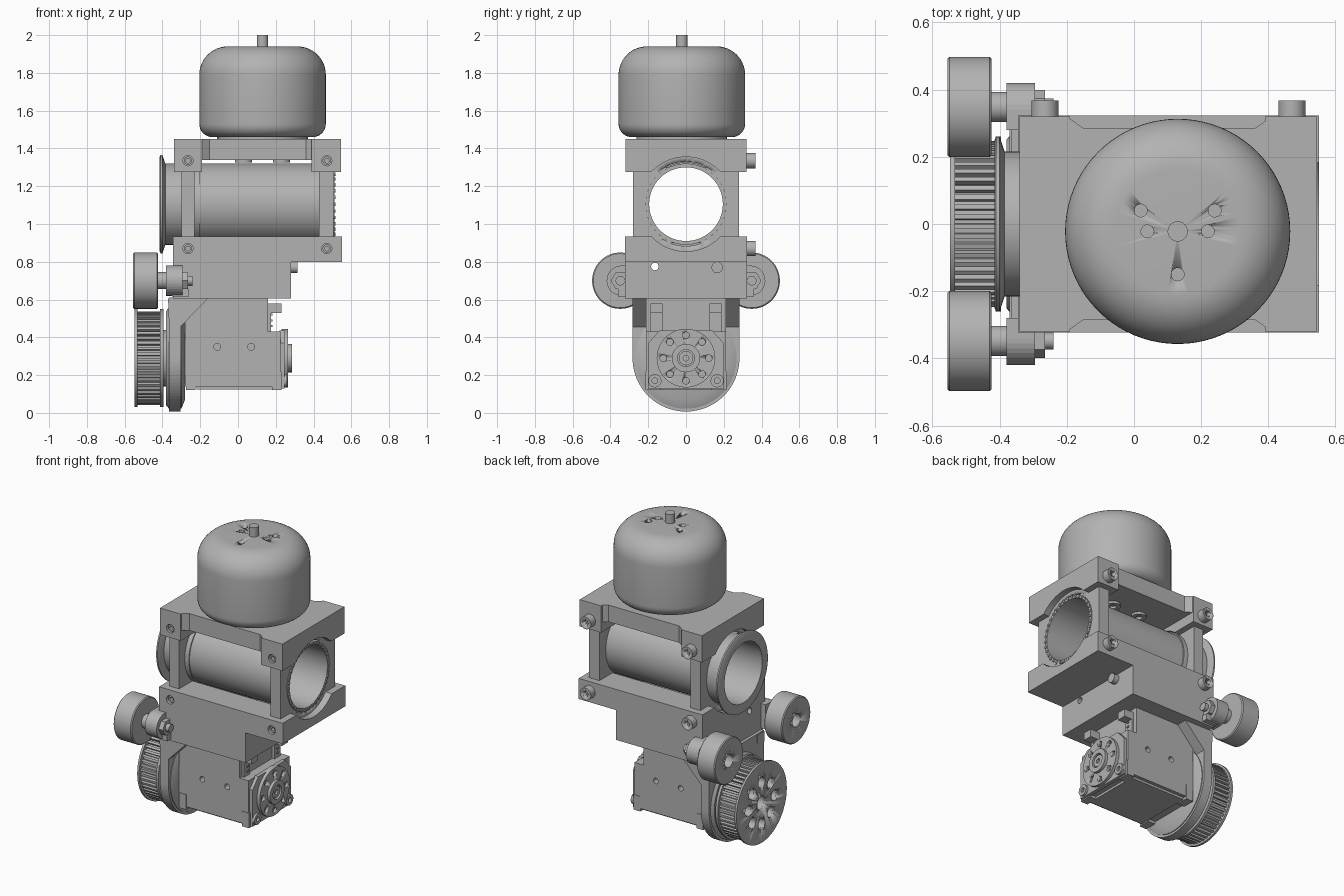
import bpy, bmesh, math
from mathutils import Matrix, Vector

if "Cube" in bpy.data.objects:
    bpy.data.objects.remove(bpy.data.objects["Cube"], do_unlink=True)

grey = bpy.data.materials.new("machined grey")
grey.use_nodes = True
GREY = (0.45, 0.45, 0.45, 1)
grey.diffuse_color = GREY
grey.node_tree.nodes["Principled BSDF"].inputs["Base Color"].default_value = GREY

# Local z axis mapped to each world axis
AXES = {
    "X": Matrix(((0, 0, 1), (1, 0, 0), (0, 1, 0))),
    "Y": Matrix(((1, 0, 0), (0, 0, 1), (0, 1, 0))),
    "Z": Matrix.Identity(3),
}


def finish(name, bm, smooth=False):
    bmesh.ops.remove_doubles(bm, verts=bm.verts, dist=0.0001)
    bmesh.ops.recalc_face_normals(bm, faces=bm.faces)
    mesh = bpy.data.meshes.new(name)
    bm.to_mesh(mesh)
    bm.free()
    mesh.materials.append(grey)
    obj = bpy.data.objects.new(name, mesh)
    bpy.context.collection.objects.link(obj)
    if smooth:
        select(obj)
        bpy.ops.object.shade_smooth_by_angle(angle=math.radians(35))
    return obj


def select(obj):
    bpy.ops.object.select_all(action="DESELECT")
    obj.select_set(True)
    bpy.context.view_layer.objects.active = obj


def lathe(name, axis, at, profile, n=48):
    """Revolve a closed (radius, position) loop about an axis through `at`."""
    bm = bmesh.new()
    m = AXES[axis]
    rings = []
    for i in range(n):
        a = math.tau * i / n
        rings.append([bm.verts.new(m @ Vector((r * math.cos(a), r * math.sin(a), h)) + Vector(at))
                      for r, h in profile])
    k = len(profile)
    for i in range(n):
        p, q = rings[i], rings[(i + 1) % n]
        for j in range(k):
            if profile[j][0] > 0 or profile[(j + 1) % k][0] > 0:
                bm.faces.new((p[j], q[j], q[(j + 1) % k], p[(j + 1) % k]))
    return finish(name, bm, True)


def cyl(name, axis, at, r, a, b, n=32):
    return lathe(name, axis, at, [(0, a), (r, a), (r, b), (0, b)], n)


def tube(name, axis, at, r0, r1, a, b, n=64):
    return lathe(name, axis, at, [(r0, a), (r1, a), (r1, b), (r0, b)], n)


def prism(name, axis, points, a, b):
    """Extrude a 2D outline along an axis."""
    bm = bmesh.new()
    m = AXES[axis]
    face = bm.faces.new([bm.verts.new(m @ Vector((u, v, a))) for u, v in points])
    new = bmesh.ops.extrude_face_region(bm, geom=[face])["geom"]
    bmesh.ops.translate(bm, vec=m @ Vector((0, 0, b - a)),
                        verts=[g for g in new if isinstance(g, bmesh.types.BMVert)])
    return finish(name, bm)


def box(name, x0, x1, y0, y1, z0, z1):
    return prism(name, "Z", [(x0, y0), (x1, y0), (x1, y1), (x0, y1)], z0, z1)


def cut(obj, *cutters):
    for c in cutters:
        select(obj)
        mod = obj.modifiers.new("cut", "BOOLEAN")
        mod.operation, mod.solver, mod.object = "DIFFERENCE", "EXACT", c
        bpy.ops.object.modifier_apply(modifier=mod.name)
        bpy.data.objects.remove(c, do_unlink=True)
    return obj


def hole(axis, at, r, a, b, n=24):
    return cyl("cutter", axis, at, r, a, b, n)


def arc(r, start, end, n):
    return [(r * math.cos(start + (end - start) * i / n), r * math.sin(start + (end - start) * i / n))
            for i in range(n + 1)]


# Motor dome with rounded edges, shaft and mounting holes
MOTOR = (0.13, -0.022, 0)
R, TOP, BOT = 0.335, 1.94, 1.46
prof = [(0, BOT)]
prof += [(R - 0.07 + u, BOT + 0.07 + v) for u, v in arc(0.07, -math.pi / 2, 0, 8)]
prof += [(R - 0.15 + u, TOP - 0.15 + v) for u, v in arc(0.15, 0, math.pi / 2, 12)]
prof += [(0, TOP)]
dome = lathe("motor_dome", "Z", MOTOR, prof, 80)
for x, y in ((0.02, 0.04), (0.24, 0.04), (0.04, -0.022), (0.22, -0.022), (0.13, -0.15)):
    cut(dome, hole("Z", (x, y, 0), 0.019, TOP - 0.05, TOP + 0.1))
cyl("motor_shaft", "Z", MOTOR, 0.03, 1.9, 2.0)
cyl("motor_base", "Z", MOTOR, 0.24, 1.44, 1.47)

# Upper clamp: waisted plate with two deeper end blocks arched over the tube
AX = (0, 0, 1.105)
waist = [(-0.2, -0.32), (-0.15, -0.285), (0.36, -0.285), (0.41, -0.32)]
prism("upper_plate", "Z", waist + [(x, -y) for x, y in reversed(waist)], 1.34, 1.45)
for side, x0, x1 in (("left", 0.39, 0.545), ("right", -0.34, -0.19)):
    block = box("upper_block_" + side, x0, x1, -0.32, 0.32, 1.275, 1.45)
    cut(block, hole("X", AX, 0.225, -1, 1, 64))
    xm = 0.47 if side == "left" else -0.265
    cut(block, hole("Y", (xm, 0, 1.335), 0.027, -0.4, -0.28))
    outer = (0.505, 1) if side == "left" else (-1, -0.3)
    cut(block, hole("X", AX, 0.25, *outer, 64))
for x in (0.03, 0.23):
    for y in (-0.12, 0.08):
        tube("plate_screw", "Z", (x, y, 0), 0.02, 0.045, 1.325, 1.345, 24)

# Lower clamp
lower = box("lower_clamp", -0.345, 0.55, -0.323, 0.323, 0.8, 0.935)
cut(lower, hole("X", AX, 0.222, -1, 1, 64), hole("X", AX, 0.25, 0.505, 1, 64),
    hole("X", AX, 0.262, -1, -0.3, 64))
base = box("lower_block", -0.345, 0.28, -0.323, 0.323, 0.605, 0.8)
cut(base, hole("X", (0, -0.165, 0.775), 0.02, -1, 1))
for x in (-0.265, 0.47):
    cut(lower, hole("Y", (x, 0, 0.87), 0.027, -0.4, -0.28))
cyl("stop_screw", "X", (0, 0.165, 0.77), 0.03, 0.27, 0.315)

# Clamp screws: seats at the front, socket heads at the back
for x in (-0.265, 0.47):
    for z in (1.335, 0.87):
        tube("screw_seat", "Y", (x, 0, z), 0.012, 0.022, -0.31, -0.27, 24)
        cut(cyl("clamp_screw", "Y", (x, 0, z), 0.04, 0.3, 0.368),
            hole("Y", (x, 0, z), 0.02, 0.34, 0.4, 6))

# Bearing plates and the hollow tube with end flange
for x0, x1 in ((-0.3, -0.23), (0.43, 0.505)):
    cut(box("bearing_plate", x0, x1, -0.28, 0.28, 0.9, 1.3), hole("X", AX, 0.21, -1, 1, 64))
tube("hollow_tube", "X", AX, 0.195, 0.215, -0.41, 0.51)
tube("bearing_sleeve", "X", AX, 0.2, 0.222, -0.23, -0.2)
lathe("tube_flange", "X", AX, [(0.195, -0.415), (0.25, -0.415), (0.26, -0.41), (0.26, -0.4),
                               (0.215, -0.385), (0.195, -0.385)], 64)
for i in range(36):
    a = math.tau * i / 36
    cyl("bearing_ball", "X", (0, 0.207 * math.cos(a), 1.105 + 0.207 * math.sin(a)), 0.009, 0.505, 0.515, 8)

# Guide rollers on brackets
for s, side in ((1, "back"), (-1, "front")):
    c = (0, s * 0.348, 0.7)
    cut(lathe("roller_" + side, "X", c, [(0, -0.555), (0.143, -0.555), (0.149, -0.549), (0.149, -0.43),
                                         (0.143, -0.424), (0, -0.424)], 64),
        hole("X", c, 0.042, -0.7, -0.5))
    cyl("roller_axle_" + side, "X", c, 0.045, -0.43, -0.37)
    cyl("roller_stud_" + side, "X", c, 0.025, -0.38, -0.24)
    cyl("roller_nut_" + side, "X", c, 0.05, -0.31, -0.265, 6)
    outline = [(s * (0.34 + u), 0.7 + v) for u, v in arc(0.08, -math.pi / 2, math.pi / 2, 16)]
    outline += [(s * 0.28, 0.78), (s * 0.28, 0.62)]
    prism("roller_bracket_" + side, "X", outline, -0.38, -0.295)
    box("bracket_foot_" + side, -0.35, -0.26, *sorted((s * 0.3, s * 0.36)), 0.615, 0.655)

# U-shaped mounting plate with side gussets
PX = (0, 0, 0.29)
u_plate = [(u, 0.29 + v) for u, v in arc(0.283, -math.pi, 0, 40)] + [(0.283, 0.61), (-0.283, 0.61)]
prism("mount_plate", "X", u_plate, -0.365, -0.305)
lathe("mount_rim", "X", PX, [(0, -0.38), (0.25, -0.38), (0.268, -0.365), (0.268, -0.3), (0.22, -0.28), (0, -0.28)], 64)
for y in (-0.283, 0.21):
    # The Y axis mapping keeps (x, z) outlines upright
    prism("mount_gusset", "Y", [(-0.37, 0.605), (-0.16, 0.605), (-0.305, 0.455), (-0.31, 0.3), (-0.36, 0.3)],
          y, y + 0.073)

# Toothed pulley with flanges and a ring of holes
TEETH = 52
gear = []
for i in range(TEETH):
    for f, r in ((0, 0.247), (0.5, 0.247), (0.55, 0.228), (0.95, 0.228)):
        a = math.tau * (i + f) / TEETH
        gear.append((r * math.cos(a), 0.29 + r * math.sin(a)))
teeth = prism("pulley_teeth", "X", gear, -0.535, -0.4)
face = cyl("pulley_outer_flange", "X", PX, 0.26, -0.547, -0.533, 64)
cyl("pulley_inner_flange", "X", PX, 0.26, -0.412, -0.395, 64)
cyl("pulley_hub", "X", PX, 0.15, -0.4, -0.36)
for part in (teeth, face):
    cut(part, hole("X", PX, 0.045, -0.7, -0.46))
    for i in range(8):
        a = math.tau * i / 8
        cut(part, hole("X", (0, 0.135 * math.cos(a), 0.29 + 0.135 * math.sin(a)), 0.035, -0.7, -0.46))

# Servo body with stepped rear, side holes and corner feet
servo = prism("servo_body", "Y", [(-0.28, 0.14), (0.225, 0.14), (0.225, 0.43), (0.16, 0.43), (0.16, 0.607),
                                  (-0.28, 0.607)], -0.212, 0.212)
for x in (-0.11, 0.07):
    cut(servo, hole("Y", (x, 0, 0.35), 0.018, -0.3, -0.16), hole("Y", (x, 0, 0.35), 0.018, 0.16, 0.3))
box("servo_floor", -0.22, 0.18, -0.19, 0.19, 0.125, 0.15)
for x in (-0.275, 0.18):
    for y in (-0.215, 0.135):
        box("servo_foot", x, x + 0.05, y, y + 0.08, 0.122, 0.22)
for s in (-1, 1):
    y0, y1 = sorted((s * 0.125, s * 0.188))
    box("servo_connector", 0.16, 0.23, y0, y1, 0.53, 0.58)
    box("connector_back", 0.155, 0.175, y0, y1, 0.43, 0.58)
    for z in (0.46, 0.49, 0.52):
        box("connector_pin", 0.17, 0.182, s * 0.155 - 0.008, s * 0.155 + 0.008, z - 0.005, z + 0.005)

# Output face with horn, holes and corner screws
prism("servo_cover", "X", [(-0.2, 0.13), (0.2, 0.13), (0.2, 0.37), (0.14, 0.435), (-0.14, 0.435), (-0.2, 0.37)],
      0.22, 0.245)
horn = cyl("servo_horn", "X", PX, 0.155, 0.23, 0.266, 64)
for i in range(8):
    a = math.tau * i / 8
    cut(horn, hole("X", (0, 0.12 * math.cos(a), 0.29 + 0.12 * math.sin(a)), 0.018, 0.25, 0.3))
tube("horn_boss", "X", PX, 0.045, 0.075, 0.26, 0.285, 48)
tube("horn_screw", "X", PX, 0.015, 0.038, 0.26, 0.278, 24)
for y in (-0.165, 0.165):
    tube("cover_screw", "X", (0, y, 0.17), 0.015, 0.035, 0.24, 0.26, 24)
